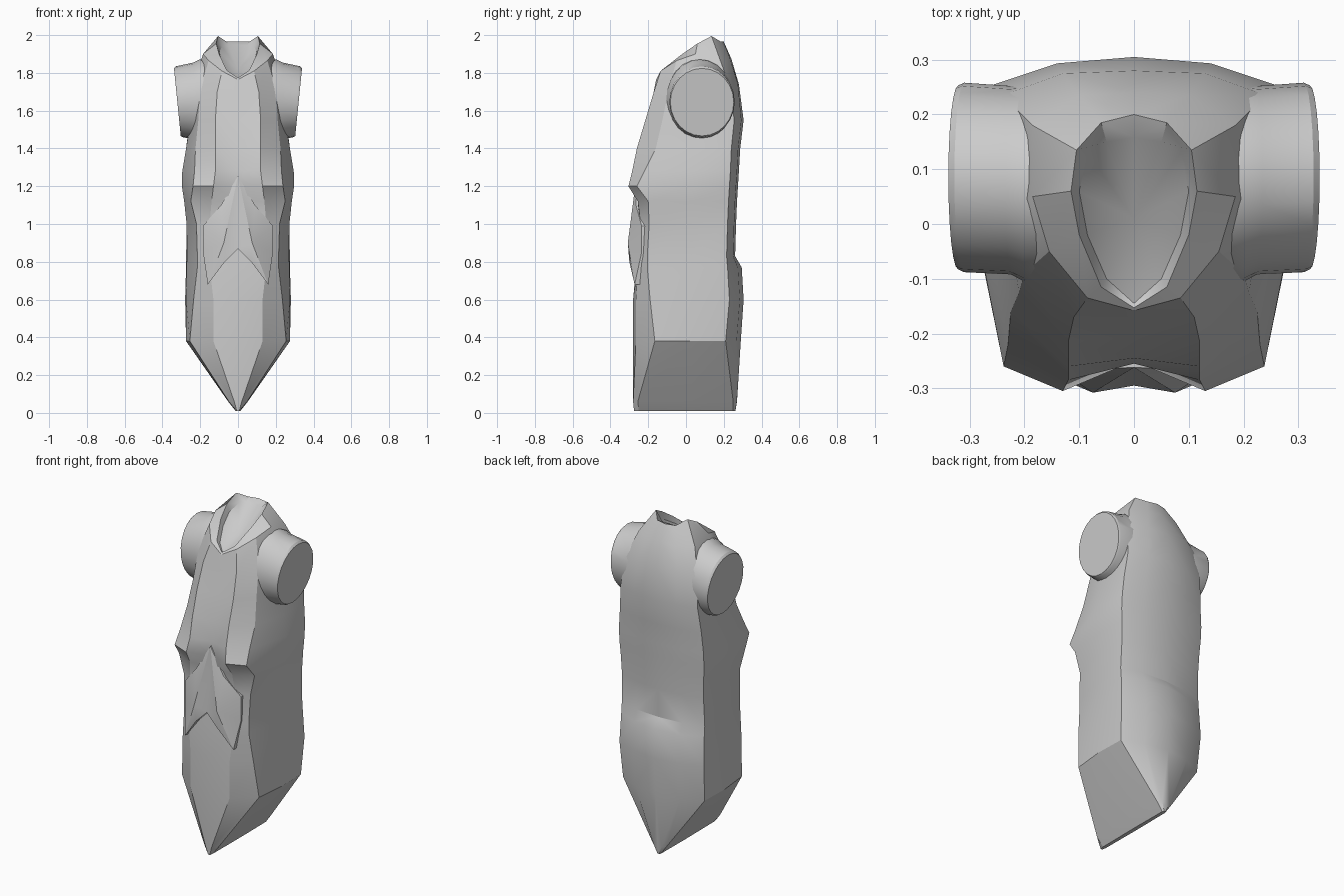
import bpy, math


def make(name, verts, faces, mirror=True, angle=30):
    me = bpy.data.meshes.new(name)
    me.from_pydata(verts, [], faces)
    ob = bpy.data.objects.new(name, me)
    bpy.context.collection.objects.link(ob)
    bpy.ops.object.select_all(action='DESELECT')
    bpy.context.view_layer.objects.active = ob
    ob.select_set(True)
    bpy.ops.object.mode_set(mode='EDIT')
    bpy.ops.mesh.select_all(action='SELECT')
    bpy.ops.mesh.normals_make_consistent(inside=False)
    bpy.ops.object.mode_set(mode='OBJECT')
    bpy.ops.object.shade_smooth_by_angle(angle=math.radians(angle))
    if mirror:
        m = ob.modifiers.new("mirror", 'MIRROR')
        m.use_clip = True
        m.merge_threshold = 0.0005
    return ob


# Torso half sections: z, front centre y, chest x y, front corner x y,
# side x, back corner x y, back centre y
rows = [
    (0.01, -.275, .006, -.275, .010, -.25, .012, .010, .25, .26),
    (0.06, -.28, .020, -.28, .048, -.255, .052, .045, .25, .27),
    (0.38, -.28, .13, -.265, .255, -.165, .275, .27, .21, .29),
    (0.60, -.28, .13, -.265, .235, -.19, .275, .28, .23, .305),
    (0.77, -.265, .15, -.255, .215, -.205, .272, .275, .22, .295),
    (0.83, -.26, .15, -.25, .215, -.205, .270, .275, .215, .26),
    (1.00, -.245, .15, -.24, .220, -.195, .272, .27, .22, .265),
    (1.12, -.245, .14, -.255, .250, -.20, .285, .275, .225, .27),
    (1.20, -.25, .13, -.305, .238, -.26, .297, .28, .23, .275),
    (1.28, -.255, .12, -.285, .230, -.22, .295, .28, .235, .28),
    (1.40, -.245, .12, -.26, .225, -.16, .275, .27, .24, .287),
    (1.55, -.205, .12, -.215, .210, -.125, .25, .255, .255, .305),
]
verts = []
for z, f0, fx, fy, cx, cy, sx, bx, by, b0 in rows:
    verts += [(0, f0, z), (fx, fy, z), (cx, cy, z), (sx, .03, z),
              (bx, by, z), (bx * .55, (by + b0 * 2) / 3 + .005, z), (0, b0, z)]
# Slanted shoulder rings, neckline and sunken neck cap
verts += [(0, -.175, 1.68), (.11, -.17, 1.70), (.20, -.09, 1.72), (.235, .03, 1.74),
          (.24, .235, 1.72), (.13, .275, 1.74), (0, .28, 1.74)]
verts += [(0, -.158, 1.765), (.085, -.135, 1.81), (.155, -.05, 1.865), (.185, .05, 1.90),
          (.185, .18, 1.87), (.10, .235, 1.87), (0, .24, 1.875)]
verts += [(0, -.153, 1.775), (.06, -.115, 1.815), (.10, -.02, 1.90), (.115, .06, 1.955),
          (.105, .135, 1.995), (.06, .185, 1.965), (0, .20, 1.965)]
verts += [(0, -.145, 1.77), (.05, -.10, 1.80), (.085, -.02, 1.86), (.10, .06, 1.91),
          (.085, .13, 1.94), (.05, .15, 1.945), (0, .158, 1.95)]
n = 7
levels = len(verts) // n
faces = [(r * n + i, r * n + i + 1, r * n + n + i + 1, r * n + n + i)
         for r in range(levels - 1) for i in range(n - 1)]
verts.append((0, .01, 1.82))
top = (levels - 1) * n
faces += [(top + i, top + i + 1, len(verts) - 1) for i in range(n - 1)]
faces.append(tuple(range(n)))
# the underside touches the mirror plane, so its inner edge is shared
make("torso", verts, faces, angle=28)

# Abdomen plate with notched lower edge, split along the centre
plate = [(0, -.262, 1.255), (.09, -.265, 1.10), (.185, -.235, .99),
         (.185, -.235, .85), (.16, -.272, .68), (.07, -.300, .80), (0, -.295, .87)]
back = [(x, -.18, z) for x, y, z in plate]
k = len(plate)
pv = plate + back + [(.075, -.308, .90), (0, -.268, 1.05)]
pf = [(2 * k, i, i + 1) for i in range(k - 1)]
pf += [(2 * k, k - 1, 2 * k + 1), (2 * k, 2 * k + 1, 0)]
pf += [(i, i + k, i + k + 1, i + 1) for i in range(k - 1)]
make("abdomen_plate", pv, pf, angle=25)

# Short sleeves: rings of x, lean, centre y, centre z, radius y, radius z
sides = 24
rings = [(.16, 0, .07, 1.66, .175, .215), (.20, .005, .075, 1.655, .180, .215),
         (.225, .01, .08, 1.65, .172, .205), (.310, .018, .085, 1.647, .173, .188),
         (.321, .018, .085, 1.645, .168, .179)]
sv = []
for x, lean, cy, cz, ry, rz in rings:
    for i in range(sides):
        a = math.tau * i / sides
        sv.append((x + lean * math.sin(a), cy + ry * math.cos(a), cz + rz * math.sin(a)))
sf = [(r * sides + i, r * sides + (i + 1) % sides,
       (r + 1) * sides + (i + 1) % sides, (r + 1) * sides + i)
      for r in range(len(rings) - 1) for i in range(sides)]
sf.append(tuple(range((len(rings) - 1) * sides, len(rings) * sides)))
make("sleeves", sv, sf)
